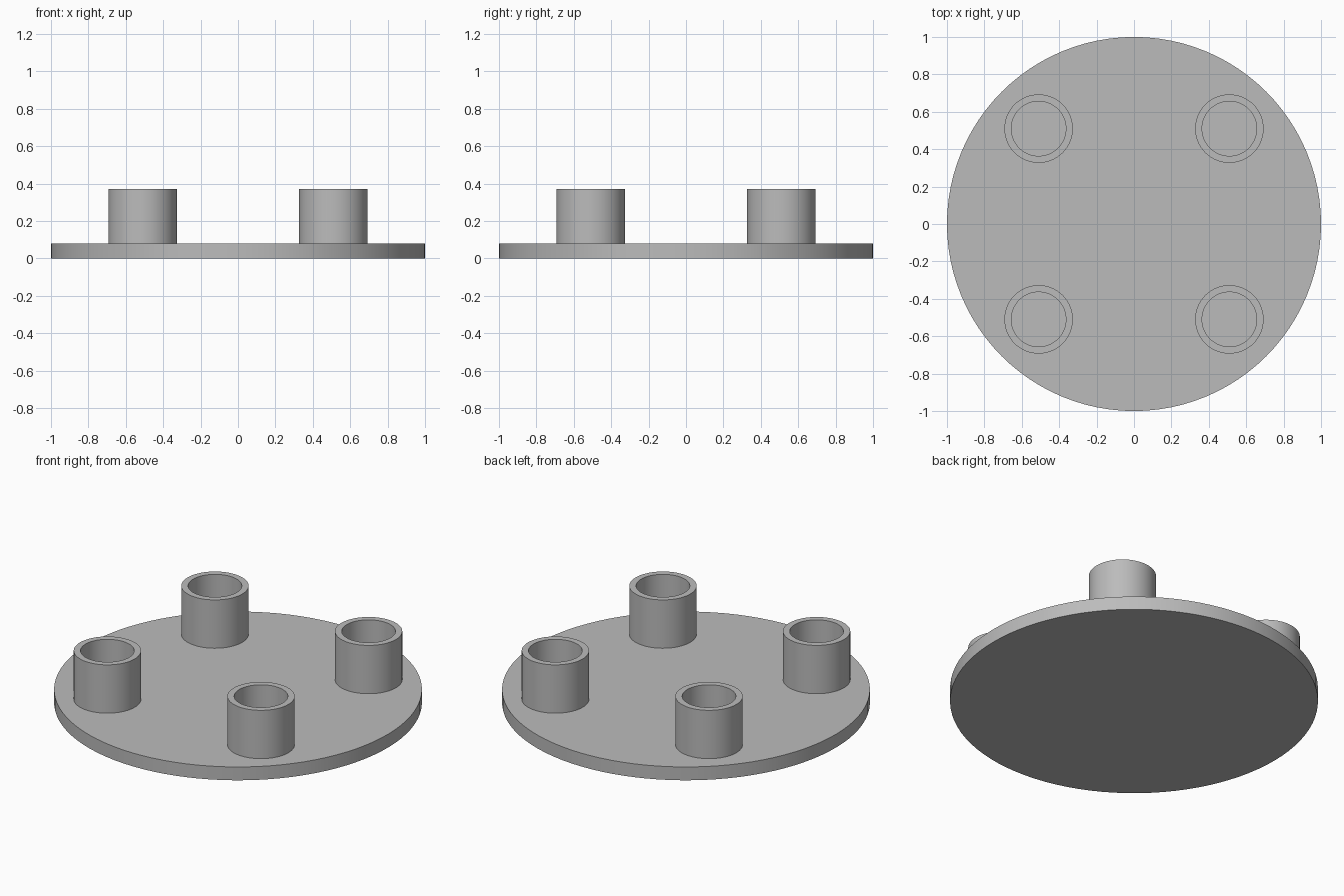
import bpy
import bmesh
import math

if "Cube" in bpy.data.objects:
    bpy.data.objects.remove(bpy.data.objects["Cube"], do_unlink=True)

BASE_TOP = 0.08
TUBE_TOP = 0.37
OUTER, INNER = 0.183, 0.146
OFFSET = 0.51

grey = bpy.data.materials.new("plain_grey")
grey.use_nodes = True
colour = (0.5, 0.5, 0.5, 1)
grey.diffuse_color = colour
grey.node_tree.nodes["Principled BSDF"].inputs["Base Color"].default_value = colour


def ring(bm, radius, z, sides):
    """Circle of vertices at a given height."""
    return [bm.verts.new((radius * math.cos(math.tau * i / sides),
                          radius * math.sin(math.tau * i / sides), z))
            for i in range(sides)]


def lathe(name, profile, sides, closed, location=(0, 0, 0)):
    """Turn a (radius, z) profile; close it on itself or cap its ends."""
    bm = bmesh.new()
    rings = [ring(bm, r, z, sides) for r, z in profile]
    pairs = list(zip(rings, rings[1:]))
    if closed:
        pairs.append((rings[-1], rings[0]))
    else:
        bm.faces.new(rings[0])
        bm.faces.new(rings[-1])
    for a, b in pairs:
        for i in range(sides):
            j = (i + 1) % sides
            bm.faces.new((a[i], a[j], b[j], b[i]))
    bmesh.ops.recalc_face_normals(bm, faces=bm.faces)
    mesh = bpy.data.meshes.new(name)
    bm.to_mesh(mesh)
    bm.free()
    mesh.materials.append(grey)
    obj = bpy.data.objects.new(name, mesh)
    obj.location = location
    bpy.context.collection.objects.link(obj)
    bpy.ops.object.select_all(action="DESELECT")
    obj.select_set(True)
    bpy.context.view_layer.objects.active = obj
    bpy.ops.object.shade_smooth_by_angle(angle=math.radians(30))
    return obj


# Round base plate
lathe("base_disc", [(1, 0), (1, BASE_TOP)], 96, False)

# Four open tubes standing on the plate
tube = [(OUTER, BASE_TOP), (OUTER, TUBE_TOP), (INNER, TUBE_TOP), (INNER, BASE_TOP)]
for x, side in ((-1, "right"), (1, "left")):
    for y, end in ((-1, "front"), (1, "back")):
        lathe(f"{end}_{side}_tube", tube, 64, True, (x * OFFSET, y * OFFSET, 0))
